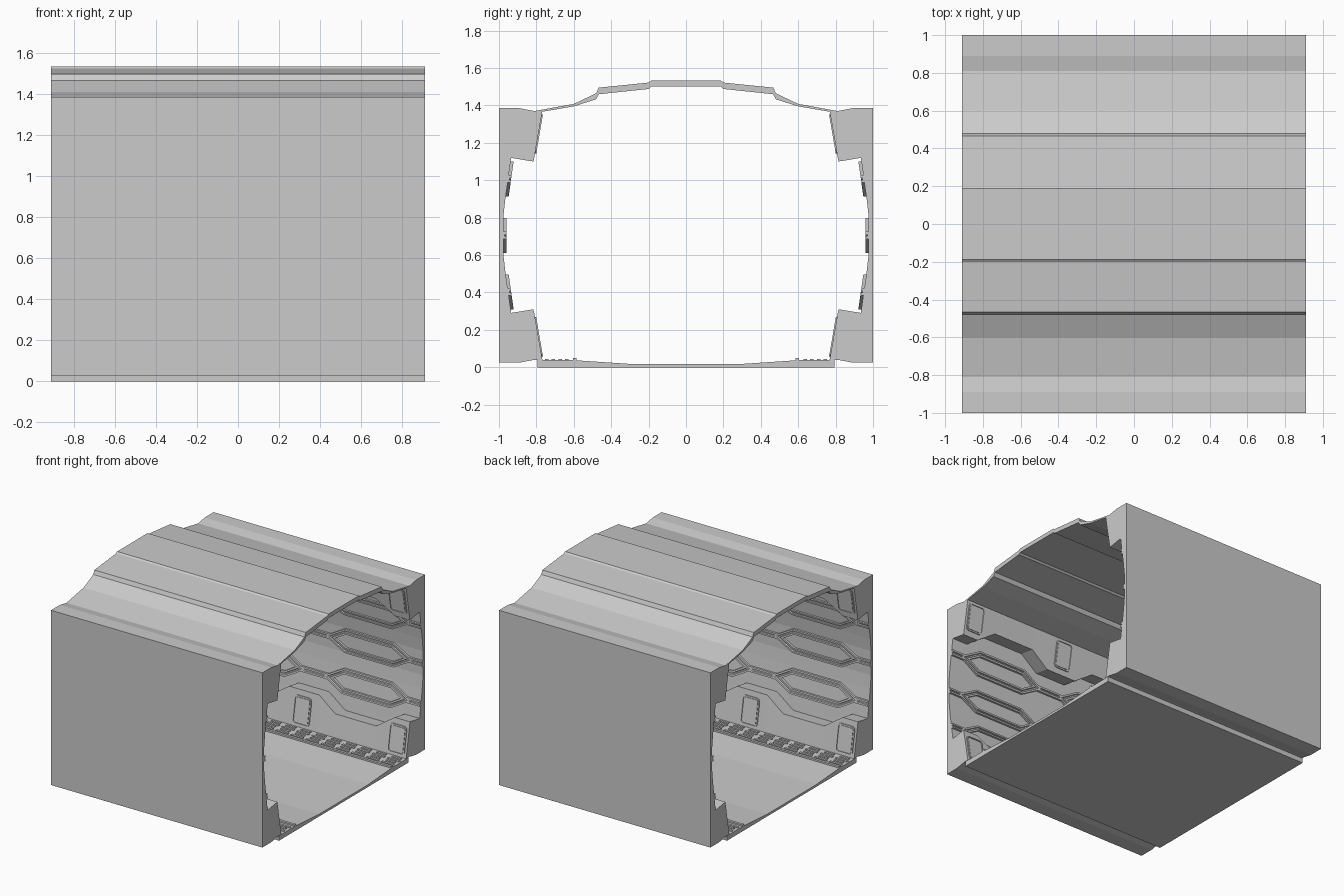
import bpy, bmesh, math

if "Cube" in bpy.data.objects:
    bpy.data.objects.remove(bpy.data.objects["Cube"])

L = 0.91       # half length of the corridor
MID = 0.705    # height the wall details mirror about


def make(name, lofts, mirror_y=False, mirror_z=False):
    """Each loft is (sections, wrap); sections are closed loops of 3D points."""
    bm = bmesh.new()
    for flip in ([False, True] if mirror_z else [False]):
        for sections, wrap in lofts:
            rows = [[bm.verts.new((x, y, 2 * MID - z if flip else z)) for x, y, z in s]
                    for s in sections]
            n = len(rows[0])
            pairs = list(zip(rows, rows[1:])) + ([(rows[-1], rows[0])] if wrap else [])
            for a, b in pairs:
                for i in range(n):
                    j = (i + 1) % n
                    bm.faces.new((a[i], a[j], b[j], b[i]))
            if not wrap:
                bm.faces.new(rows[0])
                bm.faces.new(rows[-1])
    bmesh.ops.recalc_face_normals(bm, faces=bm.faces)
    me = bpy.data.meshes.new(name)
    bm.to_mesh(me)
    bm.free()
    ob = bpy.data.objects.new(name, me)
    bpy.context.collection.objects.link(ob)
    if mirror_y:
        mod = ob.modifiers.new("other_side", 'MIRROR')
        mod.use_axis = (False, True, False)
    return ob


def extrude(profile, x0=-L, x1=L):
    return ([[(x, y, z) for y, z in profile] for x in (x0, x1)], False)


def both_sides(half):
    return half + [(-y, z) for y, z in reversed(half)]


# Roof shell
roof_out = [(0.81, 1.37), (0.60, 1.408), (0.48, 1.465), (0.467, 1.495), (0.20, 1.522), (0.187, 1.532)]
roof_in = [(0.187, 1.5), (0.20, 1.488), (0.465, 1.46), (0.482, 1.432), (0.60, 1.395), (0.77, 1.366)]
make("roof", [extrude(both_sides(roof_out) + both_sides(roof_in[::-1])[::-1])])

# Floor slab with shallow sunken middle
floor_top = [(0.795, 0.0), (0.795, 0.038), (0.60, 0.038), (0.30, 0.018)]
make("floor", [extrude(both_sides(floor_top))])

# Floor edge rail and grating dashes
rail = [(0.585, 0.03), (0.605, 0.03), (0.605, 0.05), (0.585, 0.05)]
make("floor_rail", [extrude(rail)], True)
dashes = []
for r in range(4):
    y = 0.628 + 0.036 * r
    for k in range(14):
        x = -L + 0.065 + 0.13 * k
        w = 0.052 if r % 2 == 0 else 0.04
        dashes.append(extrude([(y, 0.03), (y + 0.018, 0.03), (y + 0.018, 0.043), (y, 0.043)],
                              x - w, x + w))
make("floor_grating", dashes, True)

# Wall backing with faceted concave inner face
CURVE = [(0.915, 0.15), (0.966, 0.51), (0.977, 0.61), (0.977, 0.80), (0.966, 0.90), (0.915, 1.26)]
outer = [(1, 1.385), (0.89, 1.385)]
make("wall_shell", [extrude([(1, 0.025), (0.89, 0.025)] + CURVE + [(0.89, 1.385), (1, 1.385)])], True)


def wall_y(z):
    for (y0, z0), (y1, z1) in zip(CURVE, CURVE[1:]):
        if z <= z1:
            return y0 + (y1 - y0) * (z - z0) / (z1 - z0)
    return CURVE[-1][0]


def face_y(z):
    return 0.768 + (z - 0.035) * 0.171


# Lower and upper leaning panels with a stepped edge
HI, LO = 0.31, 0.21
steps = [(0.13, HI), (0.28, LO), (0.63, LO), (0.78, HI), (L, HI)]
stations = [(-x, z) for x, z in reversed(steps)] + steps
panel = [[(x, 0.81, 0.04), (x, 0.768, 0.04), (x, face_y(zt), zt),
          (x, wall_y(zt - 0.02) + 0.004, zt - 0.02), (x, 0.96, zt - 0.02),
          (x, 0.96, 0.025), (x, 0.89, 0.025)] for x, zt in stations]
make("wall_panels", [(panel, False)], True, True)


# Rounded hatches on the leaning panels
def rounded(cx, cz, w, h, r, lift):
    pts = []
    for q, (sx, sz) in enumerate([(1, 1), (-1, 1), (-1, -1), (1, -1)]):
        for k in range(4):
            a = math.pi / 2 * (q + k / 3)
            z = cz + sz * (h - r) + r * math.sin(a)
            pts.append((cx + sx * (w - r) + r * math.cos(a), face_y(z) - lift, z))
    return pts


hatches = []
for cx in (-0.82, 0, 0.82):
    rings = [(0, -0.004), (0, 0.007), (0.009, 0.007), (0.009, 0.001), (0.014, 0.001), (0.014, 0.005)]
    hatches.append(([rounded(cx, 0.163, 0.073 - i, 0.105 - i, 0.026 - i, lift)
                     for i, lift in rings], False))
make("wall_hatches", hatches, True, True)

# Grooved hexagon trim: (distance across strip, height off the wall)
TRIM = [(0, -0.004), (0, 0.016), (0.013, 0.016), (0.016, 0.007),
        (0.024, 0.007), (0.027, 0.016), (0.04, 0.016), (0.04, -0.004)]


def hexagon(cx, cz):
    a, b, h = 0.375, 0.21, 0.093
    d = math.hypot(a - b, h)
    loops = []
    for t, lift in TRIM:
        hh = h - t
        aa = a - t * d / h                        # mitred inset of the points
        bb = aa - hh * (a - b) / h                # mitred inset of the flats
        ring = [(aa, 0), (bb, hh), (-bb, hh), (-aa, 0), (-bb, -hh), (bb, -hh)]
        loops.append([(cx + x, wall_y(cz + z) - lift, cz + z) for x, z in ring])
    return (loops, True)


trim = []
for cz in (0.403, MID, 2 * MID - 0.403):
    for s in (-1, 1):
        trim.append(hexagon(s * L / 2, cz))
    for x0, x1 in ((-0.115, 0.115), (-L, -0.795), (0.795, L)):
        trim.append(extrude([(wall_y(cz + t - 0.02) - lift, cz + t - 0.02) for t, lift in TRIM], x0, x1))
make("wall_hexagon_trim", trim, True)
